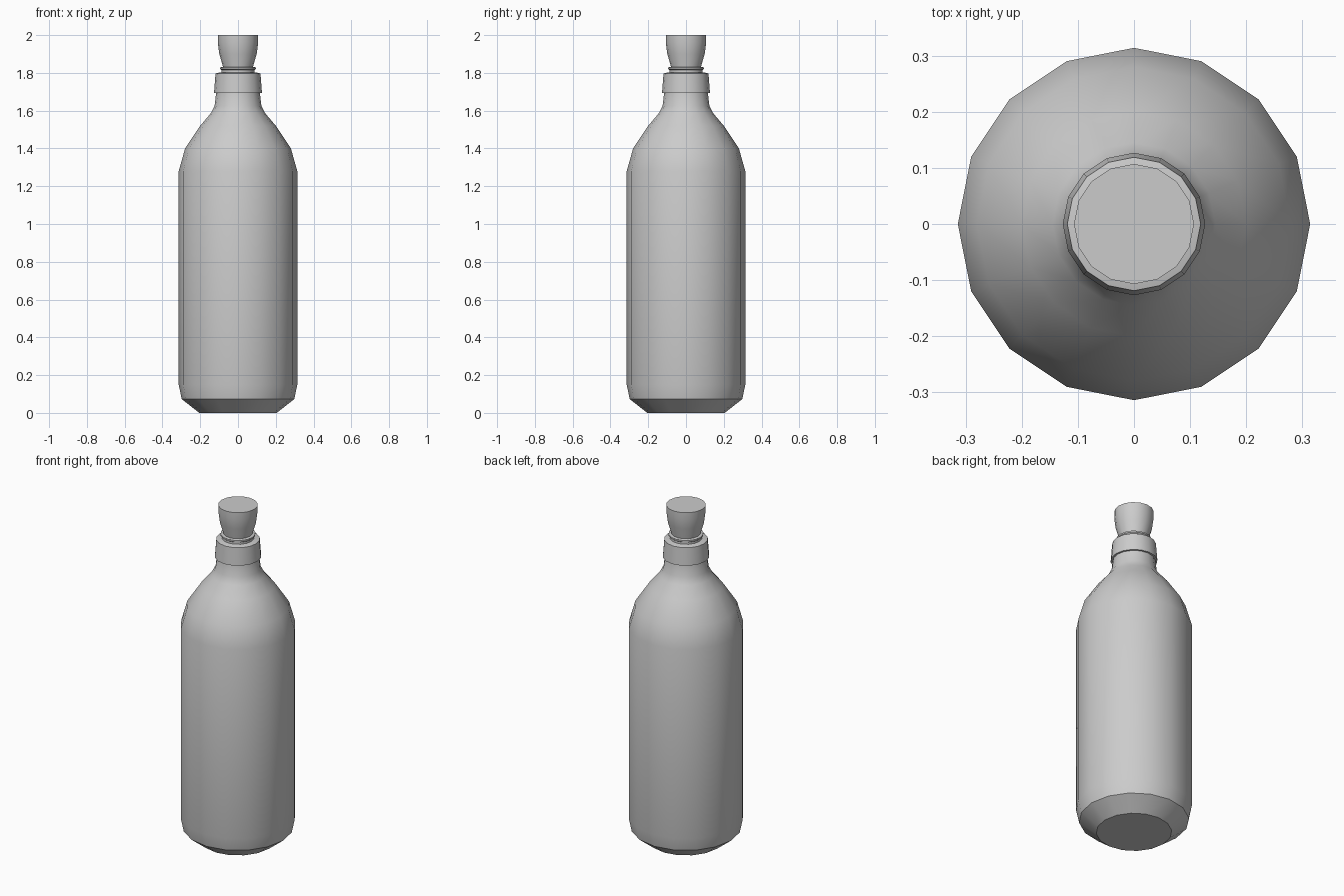
import bpy, bmesh, math

if "Cube" in bpy.data.objects:
    bpy.data.objects.remove(bpy.data.objects["Cube"])

SIDES = 16


def lathe(name, profile, angle=35):
    """Revolve (radius, height) points around z and cap both ends."""
    bm = bmesh.new()
    rings = []
    for r, z in profile:
        rings.append([bm.verts.new((r * math.cos(2 * math.pi * i / SIDES),
                                    r * math.sin(2 * math.pi * i / SIDES), z))
                      for i in range(SIDES)])
    for a, b in zip(rings, rings[1:]):
        for i in range(SIDES):
            j = (i + 1) % SIDES
            bm.faces.new((a[i], a[j], b[j], b[i]))
    bm.faces.new(rings[0][::-1])
    bm.faces.new(rings[-1])
    bmesh.ops.recalc_face_normals(bm, faces=bm.faces)
    mesh = bpy.data.meshes.new(name)
    bm.to_mesh(mesh)
    bm.free()
    obj = bpy.data.objects.new(name, mesh)
    bpy.context.collection.objects.link(obj)
    bpy.ops.object.select_all(action='DESELECT')
    obj.select_set(True)
    bpy.context.view_layer.objects.active = obj
    bpy.ops.object.shade_smooth_by_angle(angle=math.radians(angle))
    return obj


# Bottle: chamfered base, straight body, sloping shoulder, neck
lathe("bottle_body", [
    (0.205, 0.0), (0.298, 0.073), (0.314, 0.15), (0.314, 1.28),
    (0.28, 1.40), (0.20, 1.52), (0.145, 1.585), (0.124, 1.625),
    (0.115, 1.70)])

# Collar around the mouth
lathe("neck_collar", [
    (0.114, 1.693), (0.127, 1.693), (0.119, 1.797), (0.095, 1.803)])

# Rim of the mouth
lathe("mouth_rim", [
    (0.088, 1.80), (0.088, 1.815), (0.095, 1.82), (0.095, 1.829),
    (0.08, 1.832)])

# Flared stopper
lathe("stopper", [
    (0.078, 1.82), (0.08, 1.835), (0.099, 1.90), (0.107, 1.96), (0.107, 2.0)])
